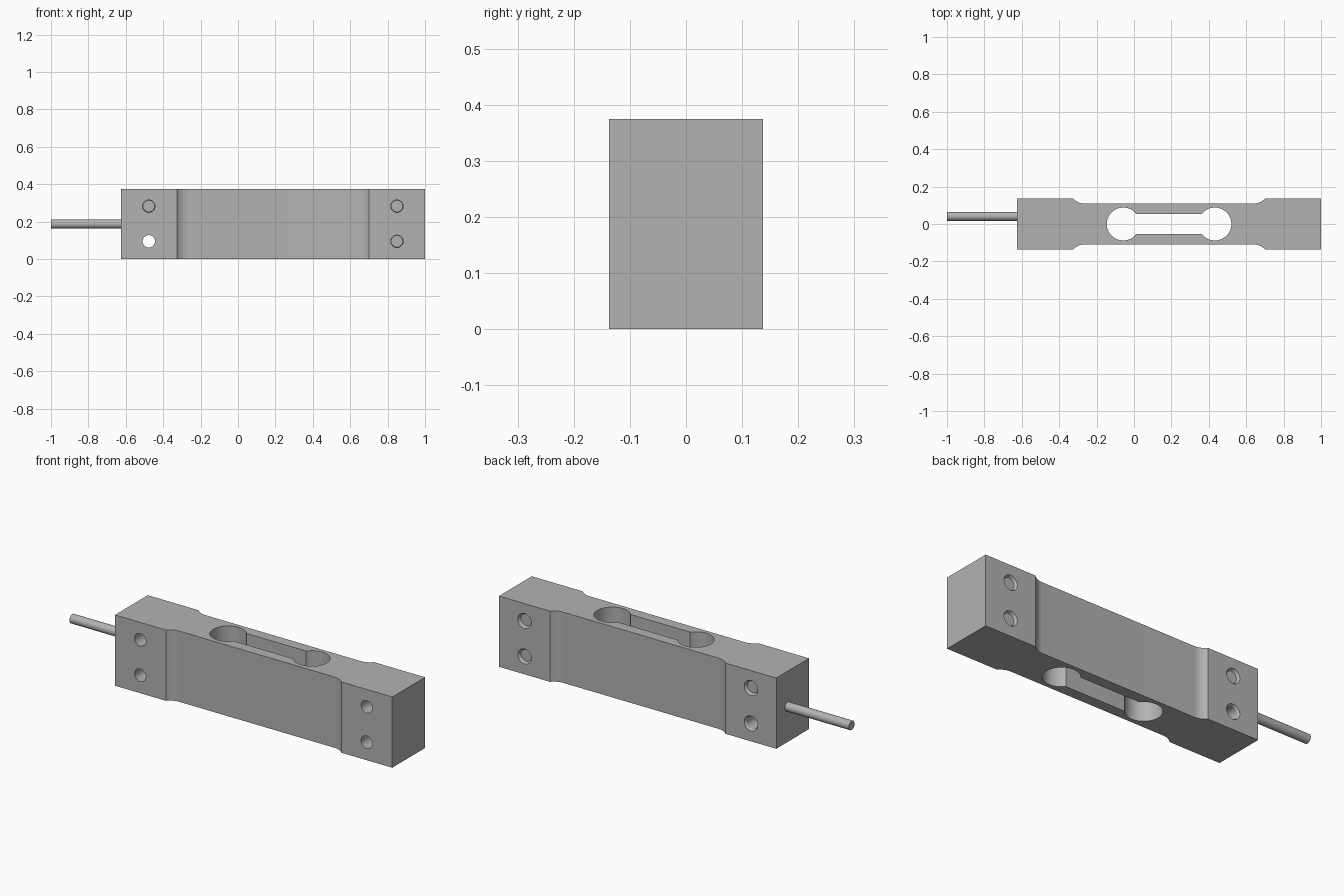
import bpy
import bmesh
from math import asin, sin, cos, pi

if "Cube" in bpy.data.objects:
    bpy.data.objects.remove(bpy.data.objects["Cube"], do_unlink=True)

# Main dimensions
MID_X, HALF_LEN, HEIGHT = 0.1875, 0.8125, 0.375
HALF_Y, WAIST_Y = 0.137, 0.11
SHOULDER, FILLET = 0.514, 0.08

metal = bpy.data.materials.new("satin grey")
metal.use_nodes = True
grey = (0.45, 0.45, 0.45, 1)
metal.diffuse_color = grey
metal.node_tree.nodes["Principled BSDF"].inputs["Base Color"].default_value = grey


def make_active(obj):
    bpy.ops.object.select_all(action='DESELECT')
    obj.select_set(True)
    bpy.context.view_layer.objects.active = obj


def smooth(obj):
    make_active(obj)
    bpy.ops.object.shade_smooth_by_angle(angle=pi / 9)


def cylinder(name, radius, depth, location, rotation=(0, 0, 0), top_radius=None, sides=48):
    bpy.ops.mesh.primitive_cone_add(
        vertices=sides, radius1=radius, depth=depth, location=location, rotation=rotation,
        radius2=radius if top_radius is None else top_radius)
    obj = bpy.context.object
    obj.name = name
    obj.data.materials.append(metal)
    return obj


def cut(target, cutter):
    cutter.hide_render = True
    make_active(target)
    mod = target.modifiers.new("cut", 'BOOLEAN')
    mod.operation = 'DIFFERENCE'
    mod.solver = 'EXACT'
    mod.object = cutter
    bpy.ops.object.modifier_apply(modifier=mod.name)
    bpy.data.objects.remove(cutter, do_unlink=True)


# Block outline: thick ends, concave fillets down to the narrower waist
sweep = asin(1 - 0 - (FILLET - (HALF_Y - WAIST_Y)) / FILLET)
sweep = pi / 2 - asin((FILLET - (HALF_Y - WAIST_Y)) / FILLET)
quarter = [(HALF_LEN, HALF_Y)]
for i in range(9):
    a = sweep * (1 - i / 8)
    quarter.append((SHOULDER - FILLET * (sin(sweep) - sin(a)),
                    WAIST_Y + FILLET * (1 - cos(a))))
back_edge = quarter + [(-x, y) for x, y in reversed(quarter)]
outline = back_edge + [(-x, -y) for x, y in back_edge]

bm = bmesh.new()
base = bm.faces.new([bm.verts.new((MID_X + x, y, 0)) for x, y in outline])
top = bmesh.ops.extrude_face_region(bm, geom=[base])["geom"]
bmesh.ops.translate(bm, vec=(0, 0, HEIGHT),
                    verts=[v for v in top if isinstance(v, bmesh.types.BMVert)])
bmesh.ops.recalc_face_normals(bm, faces=bm.faces)
mesh = bpy.data.meshes.new("sensor_block")
bm.to_mesh(mesh)
bm.free()
mesh.materials.append(metal)
block = bpy.data.objects.new("sensor_block", mesh)
bpy.context.collection.objects.link(block)

# Dumbbell shaped opening through the height
for side in (-1, 1):
    cut(block, cylinder("bore_cutter", 0.088, 1, (MID_X + side * 0.245, 0, HEIGHT / 2), sides=64))
bpy.ops.mesh.primitive_cube_add(size=1, location=(MID_X, 0, HEIGHT / 2))
slot = bpy.context.object
slot.name = "slot_cutter"
slot.scale = (0.49, 0.106, 1)
slot.data.materials.append(metal)
cut(block, slot)

# Mounting holes, chamfered at the back
for x in (-0.477, 0.85):
    for z in (0.095, 0.283):
        cut(block, cylinder("hole_cutter", 0.033, 1, (x, 0, z), (-pi / 2, 0, 0)))
        cut(block, cylinder("chamfer_cutter", 0.031, 0.02, (x, HALF_Y - 0.004, z),
                            (-pi / 2, 0, 0), top_radius=0.043))
smooth(block)

# Cable leaving the end face
cable = cylinder("cable", 0.024, 0.385, (-0.8075, 0.041, HEIGHT / 2),
                 (0, pi / 2, 0), sides=32)
smooth(cable)
